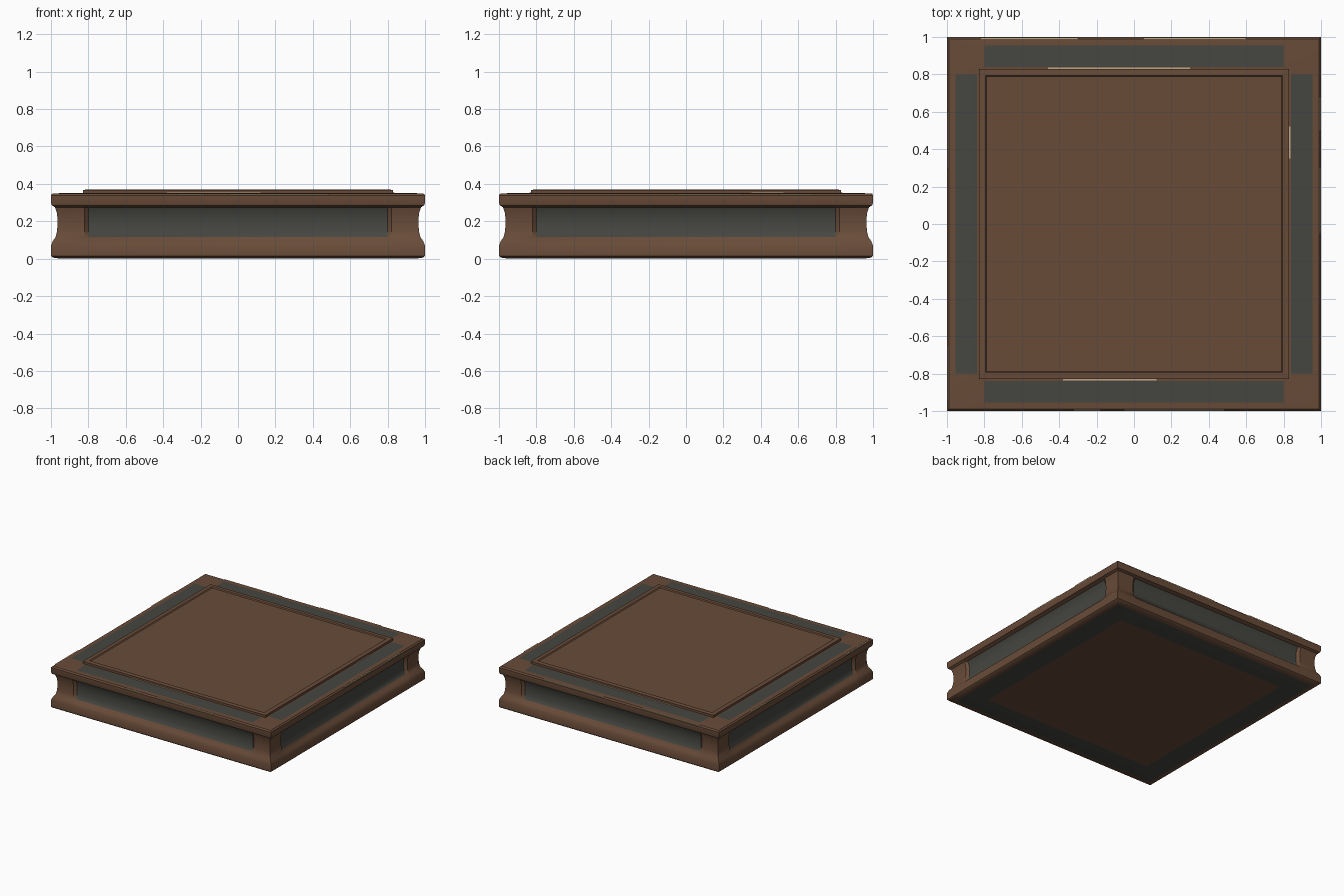
import bpy, bmesh
from mathutils import Matrix

if "Cube" in bpy.data.objects:
    bpy.data.objects.remove(bpy.data.objects["Cube"])


def material(name, rgb):
    m = bpy.data.materials.new(name)
    m.diffuse_color = (*rgb, 1)
    m.use_nodes = True
    m.node_tree.nodes["Principled BSDF"].inputs["Base Color"].default_value = m.diffuse_color
    return m


brown = material("brown", (0.140, 0.071, 0.040))
slate = material("dark slate", (0.060, 0.062, 0.052))
cream = material("worn cream", (0.50, 0.39, 0.24))

# Square rings from underside to top: half width, height, half width of the
# recessed middle, and colour of the band that follows
# (0 brown, 1 dark between the corners, 2 dark all round)
RINGS = [
    (0.78, 0.004, 0.78, 2),
    (0.95, 0.004, 0.95, 0),
    (0.99, 0.006, 0.99, 0),
    (1.00, 0.015, 1.00, 0),
    (1.00, 0.070, 1.00, 0),
    (0.99, 0.095, 0.985, 0),
    (0.975, 0.115, 0.96, 1),
    (0.967, 0.150, 0.948, 1),
    (0.965, 0.195, 0.945, 1),
    (0.967, 0.240, 0.948, 1),
    (0.978, 0.275, 0.965, 0),
    (0.995, 0.285, 0.995, 0),
    (1.00, 0.300, 1.00, 0),
    (1.00, 0.338, 1.00, 0),
    (0.99, 0.348, 0.99, 0),
    (0.955, 0.350, 0.955, 1),
    (0.84, 0.350, 0.84, 0),
    (0.83, 0.350, 0.83, 0),
    (0.83, 0.368, 0.83, 0),
    (0.795, 0.370, 0.795, 0),
    (0.788, 0.363, 0.788, 0),
]


def ring_points(h, z, m):
    a, b = min(0.82, h * 0.98), min(0.80, h * 0.96)
    side = [(-h, -h), (-a, -h), (-b, -m), (b, -m), (a, -h)]
    pts = []
    for _ in range(4):
        pts += [(x, y, z) for x, y in side]
        side = [(-y, x) for x, y in side]
    return pts


# Slab with grooved sides and a raised top panel
bm = bmesh.new()
loops = [[bm.verts.new(p) for p in ring_points(h, z, m)] for h, z, m, _ in RINGS]
n = len(loops[0])
for lo, hi, ring in zip(loops, loops[1:], RINGS):
    for i in range(n):
        j = (i + 1) % n
        f = bm.faces.new((lo[i], lo[j], hi[j], hi[i]))
        if ring[3] == 2 or (ring[3] == 1 and i % 5 == 2):
            f.material_index = 1
bm.faces.new(list(reversed(loops[0])))
bm.faces.new(loops[-1])
bmesh.ops.translate(bm, verts=loops[0] + loops[1], vec=(0, 0, -0.004))
bmesh.ops.recalc_face_normals(bm, faces=bm.faces)
me = bpy.data.meshes.new("floor_slab")
bm.to_mesh(me)
bm.free()
slab = bpy.data.objects.new("floor_slab", me)
bpy.context.collection.objects.link(slab)
me.materials.append(brown)
me.materials.append(slate)
bpy.context.view_layer.objects.active = slab
slab.select_set(True)
bpy.ops.object.shade_smooth_by_angle(angle=0.6)

# Thin worn chips along the edges: x0, x1, y0, y1, z0, z1
CHIPS = [
    (-0.46, 0.30, 0.829, 0.836, 0.348, 0.353),
    (-0.38, 0.12, -0.836, -0.829, 0.348, 0.353),
    (0.829, 0.836, 0.35, 0.52, 0.348, 0.353),
    (-0.82, -0.30, 0.990, 0.997, 0.341, 0.348),
    (0.05, 0.60, 0.990, 0.997, 0.341, 0.348),
    (-0.32, -0.18, -0.998, -0.990, 0.340, 0.347),
    (-0.05, 0.48, -0.998, -0.990, 0.340, 0.347),
    (0.990, 0.998, -0.05, 0.30, 0.340, 0.347),
    (0.990, 0.998, 0.50, 0.68, 0.340, 0.347),
    (-0.998, -0.990, -0.95, -0.65, 0.340, 0.347),
    (-0.998, -0.990, 0.30, 0.60, 0.340, 0.347),
]
bm = bmesh.new()
for x0, x1, y0, y1, z0, z1 in CHIPS:
    mat = Matrix.Translation(((x0 + x1) / 2, (y0 + y1) / 2, (z0 + z1) / 2))
    mat = mat @ Matrix.Diagonal((x1 - x0, y1 - y0, z1 - z0, 1))
    bmesh.ops.create_cube(bm, size=1, matrix=mat)
me = bpy.data.meshes.new("worn_edge_chips")
bm.to_mesh(me)
bm.free()
me.materials.append(cream)
bpy.context.collection.objects.link(bpy.data.objects.new("worn_edge_chips", me))
